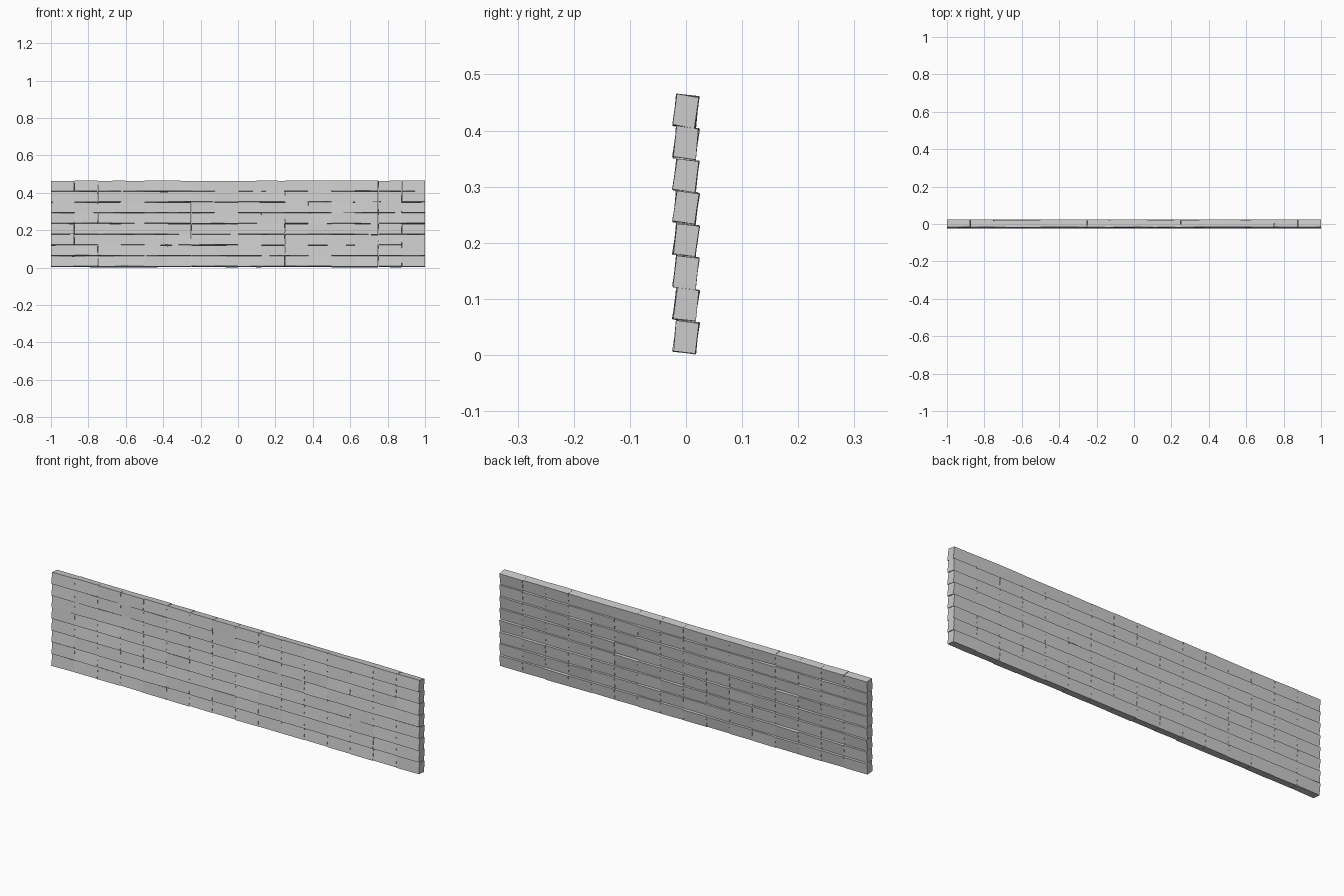
import bpy, bmesh, math, random
from mathutils import Matrix, Vector

if "Cube" in bpy.data.objects:
    bpy.data.objects.remove(bpy.data.objects["Cube"])

random.seed(4)
COLS, ROWS = 16, 8
PITCH_X, PITCH_Z = 2.0 / COLS, 0.0575
WIDTH, DEPTH, HEIGHT = 0.1245, 0.040, 0.0555
FIRST_Z = 0.0325


def add_brick(bm, centre, tilt):
    # One slightly uneven brick, leaning backwards
    verts = bmesh.ops.create_cube(bm, size=1.0)["verts"]
    rot = Matrix.Rotation(tilt, 4, 'X')
    for v in verts:
        p = Vector((v.co.x * WIDTH, v.co.y * DEPTH, v.co.z * HEIGHT))
        p += Vector((random.uniform(-.0005, .0005),
                     random.uniform(-.001, .001),
                     random.uniform(-.001, .001)))
        p = rot @ p + centre
        p.x = max(-1.0, min(1.0, p.x))
        p.z = max(0.0, min(0.466, p.z))
        v.co = p


# One course of bricks per object, joints aligned vertically
for row in range(ROWS):
    bm = bmesh.new()
    for col in range(COLS):
        centre = Vector((-1 + (col + 0.5) * PITCH_X, 0,
                         FIRST_Z + row * PITCH_Z + random.uniform(-.001, .001)))
        add_brick(bm, centre, math.radians(-random.uniform(5.5, 9)))
    mesh = bpy.data.meshes.new("brick_course")
    bm.to_mesh(mesh)
    bm.free()
    obj = bpy.data.objects.new(f"brick_course_{row + 1}", mesh)
    bpy.context.collection.objects.link(obj)
